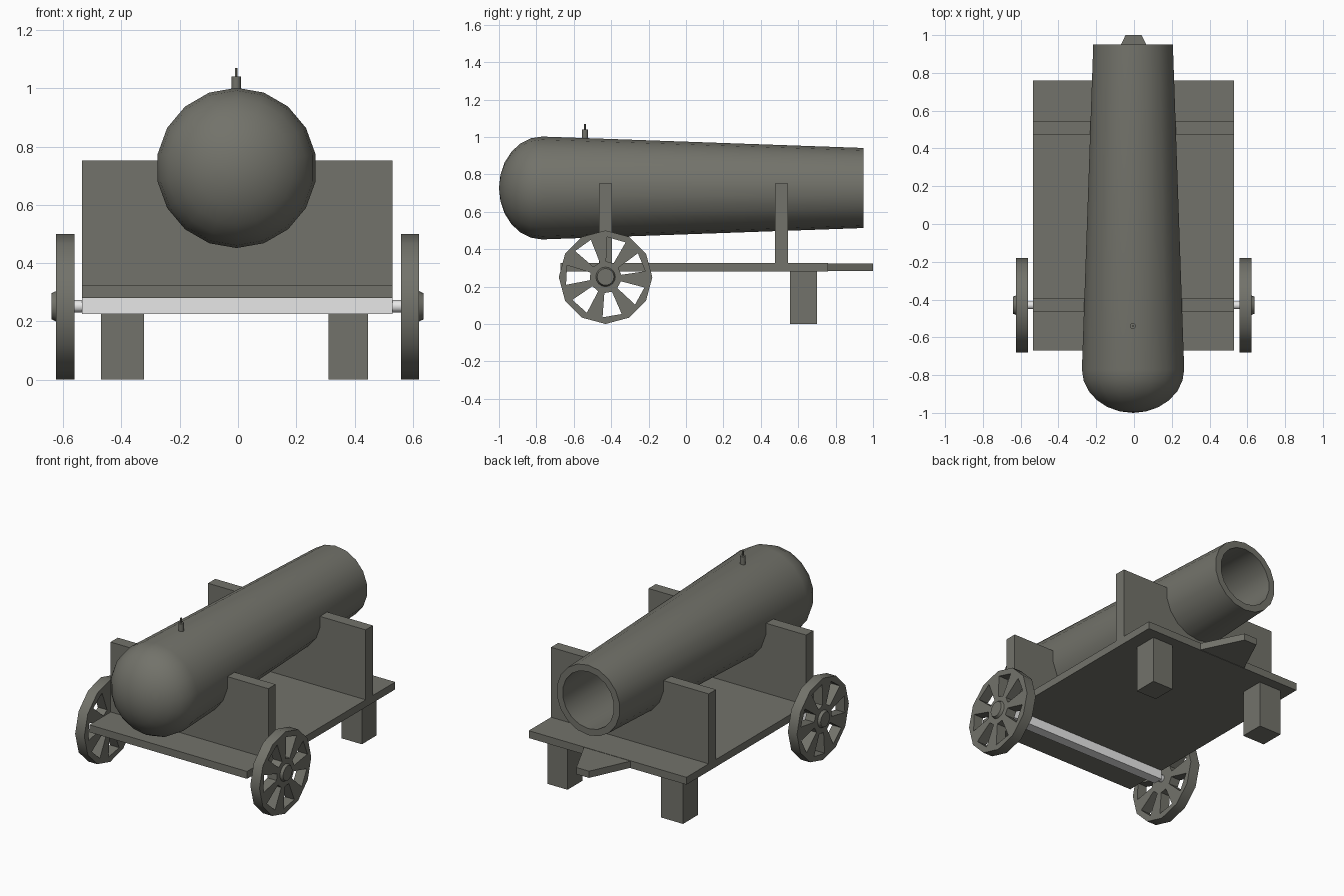
import bpy, bmesh, math
from mathutils import Matrix

if "Cube" in bpy.data.objects:
    bpy.data.objects.remove(bpy.data.objects["Cube"])


def material(name, rgb):
    m = bpy.data.materials.new(name)
    m.diffuse_color = (*rgb, 1)
    m.use_nodes = True
    m.node_tree.nodes["Principled BSDF"].inputs["Base Color"].default_value = m.diffuse_color
    return m


IRON = material("dark_iron", (0.17, 0.17, 0.145))
STEEL = material("pale_steel", (0.8, 0.8, 0.8))


def finish(name, mesh, mat, smooth=None):
    ob = bpy.data.objects.new(name, mesh)
    bpy.context.collection.objects.link(ob)
    mesh.materials.clear()
    mesh.materials.append(mat)
    if smooth:
        bpy.ops.object.select_all(action='DESELECT')
        ob.select_set(True)
        bpy.context.view_layer.objects.active = ob
        bpy.ops.object.shade_smooth_by_angle(angle=math.radians(smooth))
    return ob


def from_bm(name, bm, mat, smooth=None):
    bmesh.ops.recalc_face_normals(bm, faces=bm.faces)
    mesh = bpy.data.meshes.new(name)
    bm.to_mesh(mesh)
    bm.free()
    return finish(name, mesh, mat, smooth)


def box(name, x0, x1, y0, y1, z0, z1, mat=IRON):
    bm = bmesh.new()
    bmesh.ops.create_cube(bm, size=1)
    for v in bm.verts:
        v.co = ((x0 + x1) / 2 + v.co.x * (x1 - x0),
                (y0 + y1) / 2 + v.co.y * (y1 - y0),
                (z0 + z1) / 2 + v.co.z * (z1 - z0))
    return from_bm(name, bm, mat)


def cone(name, centre, r1, r2, depth, axis, sides, mat=IRON):
    bm = bmesh.new()
    rot = Matrix.Rotation(math.pi / 2, 4, 'Y') if axis == 'X' else Matrix()
    bmesh.ops.create_cone(bm, cap_ends=True, segments=sides, radius1=r1, radius2=r2,
                          depth=depth, matrix=Matrix.Translation(centre) @ rot)
    return from_bm(name, bm, mat, 35)


def prism(name, pts, direction, mat=IRON):
    bm = bmesh.new()
    f = bm.faces.new([bm.verts.new(p) for p in pts])
    ext = bmesh.ops.extrude_face_region(bm, geom=[f], use_keep_orig=True)
    bmesh.ops.translate(bm, vec=direction,
                        verts=[g for g in ext["geom"] if isinstance(g, bmesh.types.BMVert)])
    return from_bm(name, bm, mat)


# Barrel: domed breech, tapering tube, open bore
CX, CZ, SIDES = -0.005, 0.727, 18
profile = [(-0.77 - 0.23 * math.cos(a), 0.275 * math.sin(a))
           for a in (i * math.pi / 12 for i in range(7))]
profile += [(0.95, 0.214), (0.95, 0.174), (-0.74, 0.225), (-0.75, 0)]
bm = bmesh.new()
rings = []
for y, r in profile:
    n = 1 if r < 1e-5 else SIDES
    rings.append([bm.verts.new((CX + r * math.sin(2 * math.pi * k / SIDES), y,
                                CZ + r * math.cos(2 * math.pi * k / SIDES)))
                  for k in range(n)])
for a, b in zip(rings, rings[1:]):
    for k in range(SIDES):
        j = (k + 1) % SIDES
        quad = [a[k % len(a)], a[j % len(a)], b[j % len(b)], b[k % len(b)]]
        bm.faces.new(list(dict.fromkeys(quad)))
from_bm("barrel", bm, IRON, 35)

# Fuse on the breech
cone("fuse_holder", (-0.006, -0.54, 1.01), 0.016, 0.016, 0.06, 'Z', 12)
cone("fuse", (-0.006, -0.54, 1.05), 0.005, 0.005, 0.04, 'Z', 8)

# Deck and pull tongue
box("deck", -0.535, 0.53, -0.67, 0.76, 0.28, 0.325)
prism("tongue", [(-0.16, 0.755, 0.282), (0.16, 0.755, 0.282),
                 (0.04, 1.0, 0.282), (-0.045, 1.0, 0.282)], (0, 0, 0.041))

# Cradle plates with a round notch for the barrel
for name, y, r in (("rear_cradle", -0.465, 0.25), ("front_cradle", 0.475, 0.218)):
    arc = [(CX + r * math.cos(a), y, CZ + r * math.sin(a))
           for a in (math.pi * (1 + i / 18) for i in range(19))]
    prism(name, [(-0.535, y, 0.325), (-0.535, y, 0.752), (arc[0][0], y, 0.752)] + arc +
          [(arc[-1][0], y, 0.752), (0.53, y, 0.752), (0.53, y, 0.325)], (0, 0.07, 0))

# Legs under the muzzle end
box("left_leg", -0.47, -0.322, 0.557, 0.70, 0, 0.28)
box("right_leg", 0.31, 0.447, 0.557, 0.70, 0, 0.28)

# Axle and its beam
box("axle_beam", -0.535, 0.53, -0.46, -0.40, 0.225, 0.28, STEEL)
cone("axle", (0, -0.43, 0.252), 0.021, 0.021, 1.16, 'X', 12, STEEL)


# Wheels: flat twelve-sided discs with seven wedge openings
def polar(r, deg):
    return (r * math.cos(math.radians(deg)), r * math.sin(math.radians(deg)))


loops = [[polar(0.25, 30 * k) for k in range(12)]]
for k in range(7):
    c = 74 + k * 360 / 7
    loops.append([polar(0.085, c - 14), polar(0.215, c - 14),
                  polar(0.215, c + 14), polar(0.085, c + 14)])
for side, x in (("left", -0.593), ("right", 0.59)):
    cu = bpy.data.curves.new("wheel_outline", 'CURVE')
    cu.dimensions, cu.fill_mode, cu.extrude = '2D', 'BOTH', 0.031
    for loop in loops:
        sp = cu.splines.new('POLY')
        sp.points.add(len(loop) - 1)
        sp.use_cyclic_u = True
        for p, q in zip(sp.points, loop):
            p.co = (*q, 0, 1)
    tmp = bpy.data.objects.new("wheel_outline", cu)
    bpy.context.collection.objects.link(tmp)
    bpy.context.view_layer.update()
    mesh = bpy.data.meshes.new_from_object(
        tmp.evaluated_get(bpy.context.evaluated_depsgraph_get()))
    bpy.data.objects.remove(tmp)
    # local x -> world y, local y -> world z, local z -> world x
    mesh.transform(Matrix(((0, 0, 1, x), (1, 0, 0, -0.43), (0, 1, 0, 0.25), (0, 0, 0, 1))))
    bm = bmesh.new()
    bm.from_mesh(mesh)
    bmesh.ops.remove_doubles(bm, verts=bm.verts, dist=1e-4)
    from_bm(side + "_wheel", bm, IRON, 35)
    s = 1 if x > 0 else -1
    r1, r2 = (0.055, 0.045) if s > 0 else (0.045, 0.055)
    cone(side + "_hub", (x + s * 0.036, -0.43, 0.252), r1, r2, 0.022, 'X', 16)
